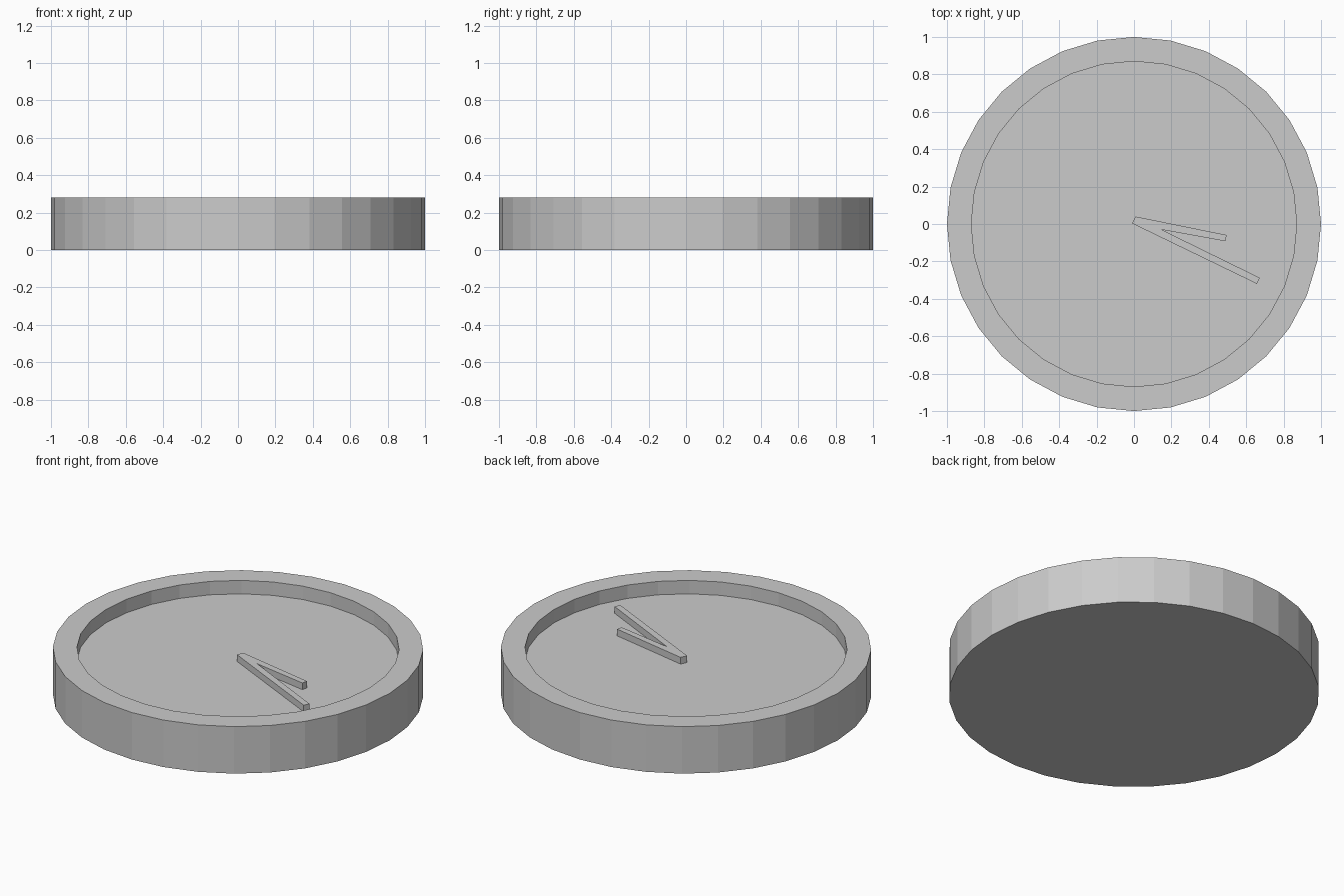
import bpy, bmesh, math

if "Cube" in bpy.data.objects:
    bpy.data.objects.remove(bpy.data.objects["Cube"])

SIDES = 32
HEIGHT, FLOOR_Z, HAND_TOP = 0.28, 0.20, 0.24
R_OUT, R_IN = 1.0, 0.87


def finish(bm, name):
    bmesh.ops.recalc_face_normals(bm, faces=bm.faces[:])
    mesh = bpy.data.meshes.new(name)
    bm.to_mesh(mesh)
    bm.free()
    obj = bpy.data.objects.new(name, mesh)
    bpy.context.collection.objects.link(obj)
    return obj


def ring(bm, r, z):
    return [bm.verts.new((r * math.cos(math.tau * i / SIDES),
                          r * math.sin(math.tau * i / SIDES), z))
            for i in range(SIDES)]


# Clock case: solid disc with a raised rim, closed at the base and dial
bm = bmesh.new()
rings = [ring(bm, r, z) for r, z in
         ((R_OUT, 0), (R_OUT, HEIGHT), (R_IN, HEIGHT), (R_IN, FLOOR_Z))]
for a, b in zip(rings, rings[1:]):
    for i in range(SIDES):
        j = (i + 1) % SIDES
        bm.faces.new((a[i], a[j], b[j], b[i]))
bm.faces.new(rings[0][::-1])
bm.faces.new(rings[-1])
finish(bm, "clock_case")

# Hands: long and short hand joined at the pivot, extruded from the dial
outline = [(-0.01, 0.003), (0.657, -0.32), (0.673, -0.288), (0.147, -0.03),
           (0.488, -0.092), (0.496, -0.059), (0.008, 0.04)]
bm = bmesh.new()
face = bm.faces.new([bm.verts.new((x, y, FLOOR_Z)) for x, y in outline])
geom = bmesh.ops.extrude_face_region(bm, geom=[face], use_keep_orig=True)["geom"]
bmesh.ops.translate(bm, vec=(0, 0, HAND_TOP - FLOOR_Z),
                    verts=[g for g in geom if isinstance(g, bmesh.types.BMVert)])
finish(bm, "clock_hands")
